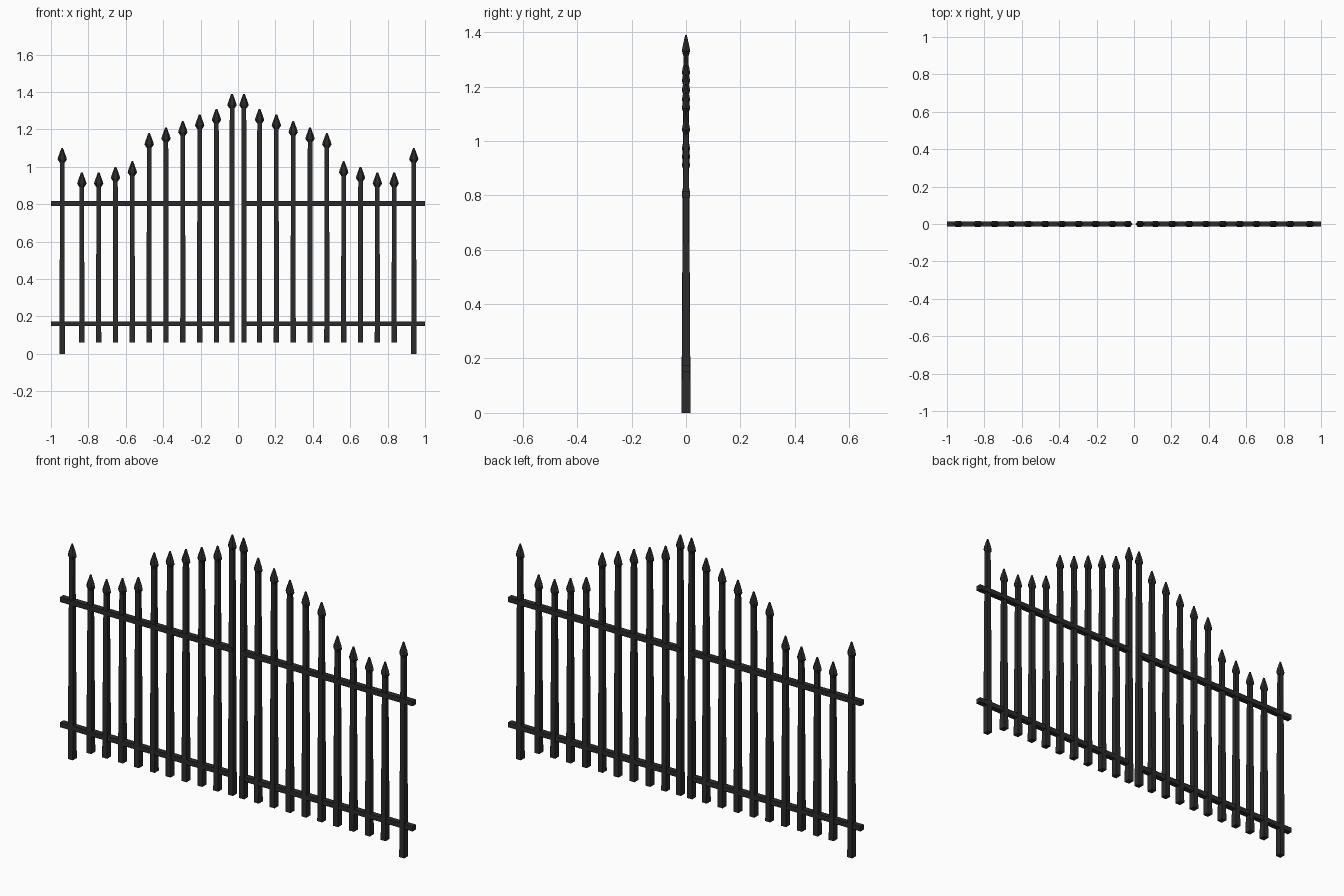
import bpy, bmesh, math

if "Cube" in bpy.data.objects:
    bpy.data.objects.remove(bpy.data.objects["Cube"])

iron = bpy.data.materials.new("black iron")
iron.diffuse_color = (0.024, 0.024, 0.025, 1)
iron.use_nodes = True
iron.node_tree.nodes["Principled BSDF"].inputs["Base Color"].default_value = iron.diffuse_color


def make(name, build):
    bm = bmesh.new()
    build(bm)
    bmesh.ops.recalc_face_normals(bm, faces=bm.faces[:])
    me = bpy.data.meshes.new(name)
    bm.to_mesh(me)
    bm.free()
    me.materials.append(iron)
    ob = bpy.data.objects.new(name, me)
    bpy.context.collection.objects.link(ob)
    return ob


def loft(bm, rings):
    """Skin a stack of equal-sized rings and cap both ends."""
    loops = [[bm.verts.new(p) for p in r] for r in rings]
    n = len(loops[0])
    for a, b in zip(loops, loops[1:]):
        for i in range(n):
            j = (i + 1) % n
            bm.faces.new((a[i], a[j], b[j], b[i]))
    bm.faces.new(loops[0][::-1])
    bm.faces.new(loops[-1])


def rect(x, z, wx, wy):
    return [(x + sx * wx / 2, sy * wy / 2, z)
            for sx, sy in ((-1, -1), (1, -1), (1, 1), (-1, 1))]


def hexagon(x, z, wx, wy):
    ky = wy / (2 * math.sin(math.pi / 3))
    return [(x + wx / 2 * math.cos(i * math.pi / 3),
             ky * math.sin(i * math.pi / 3), z) for i in range(6)]


def bar(name, x, bottom, top):
    # slightly tapered square bar
    neck = top - 0.07
    make(name, lambda bm: loft(bm, [rect(x, bottom, 0.028, 0.033),
                                    rect(x, neck, 0.024, 0.018)]))
    # faceted spear head
    prof = [(-0.078, 0.026, 0.019), (-0.060, 0.050, 0.030),
            (-0.048, 0.044, 0.027), (0.0, 0.009, 0.006)]
    make(name + "_spearhead",
         lambda bm: loft(bm, [hexagon(x, top + dz, wx, wy)
                              for dz, wx, wy in prof]))


# picket tops from the gate centre outwards
tops = [1.39, 1.31, 1.28, 1.245, 1.21, 1.18, 1.03, 1.0, 0.97, 0.97]

for s, side in ((-1, "left"), (1, "right")):
    # gate pickets
    for i, top in enumerate(tops):
        x = 0.032 if i == 0 else 0.025 + 0.09 * i
        bar(f"{side}_picket_{i + 1}", s * x, 0.06, top)
    # outer post reaching the ground
    bar(f"{side}_end_post", s * 0.94, 0.0, 1.10)
    # horizontal rails
    for z, level in ((0.162, "lower"), (0.804, "upper")):
        x0, x1 = sorted((s * 0.024, s * 1.0))
        make(f"{side}_{level}_rail",
             lambda bm: loft(bm, [rect((x0 + x1) / 2, z - 0.0125, x1 - x0, 0.028),
                                  rect((x0 + x1) / 2, z + 0.0125, x1 - x0, 0.028)]))
